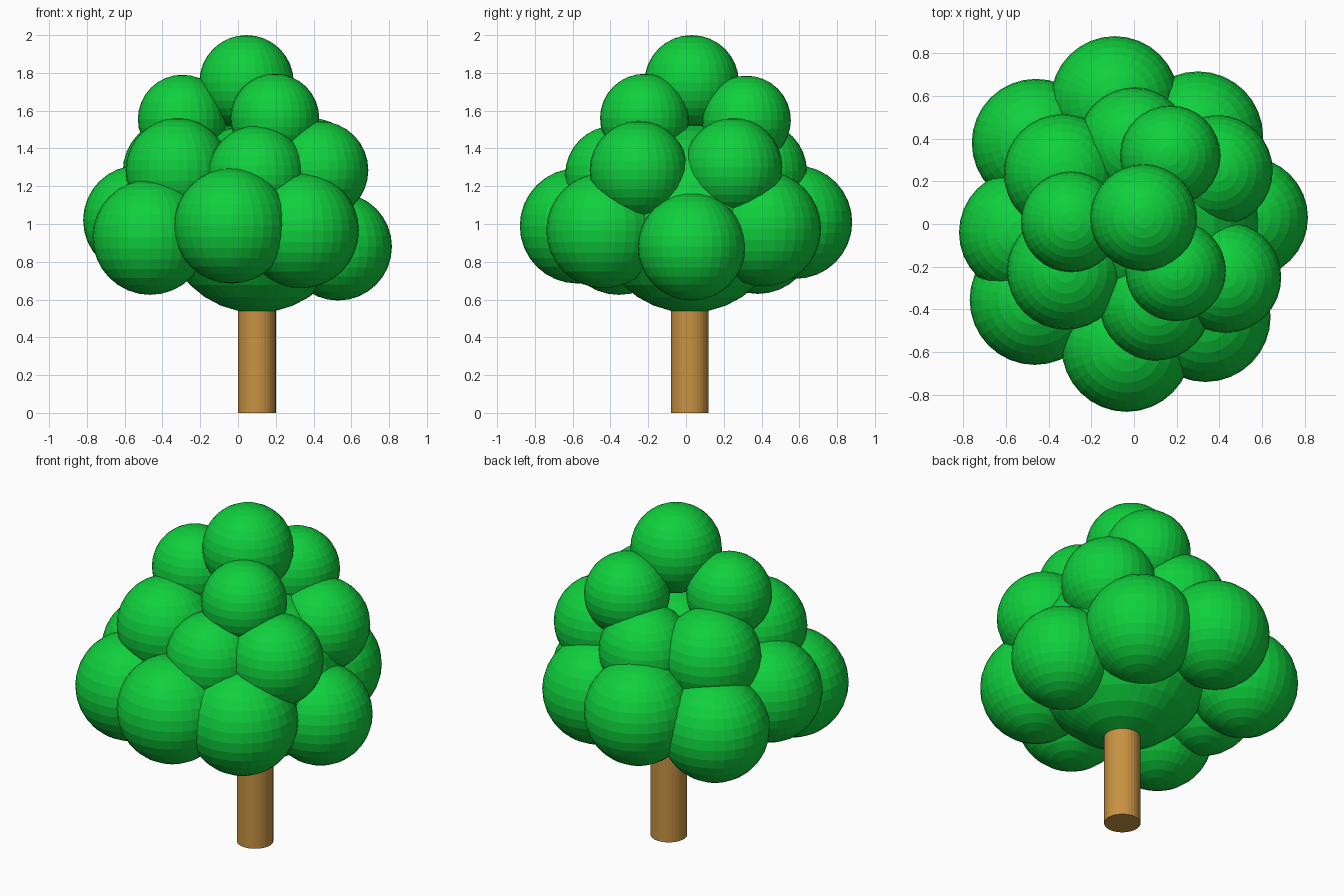
import bpy

if "Cube" in bpy.data.objects:
    bpy.data.objects.remove(bpy.data.objects["Cube"], do_unlink=True)


def make_material(name, rgb):
    mat = bpy.data.materials.new(name)
    mat.use_nodes = True
    colour = (*rgb, 1.0)
    mat.diffuse_color = colour
    mat.node_tree.nodes["Principled BSDF"].inputs["Base Color"].default_value = colour
    return mat


leaf_green = make_material("leaf green", (0.005, 0.63, 0.047))
bark_brown = make_material("bark brown", (0.58, 0.29, 0.055))


def finish(name, mat):
    obj = bpy.context.object
    obj.name = name
    obj.data.materials.append(mat)
    return obj


def leaf_ball(name, x, y, z, radius):
    bpy.ops.mesh.primitive_uv_sphere_add(
        segments=32, ring_count=16, radius=radius, location=(x, y, z))
    return finish(name, leaf_green)


# Trunk, running up into the foliage
TRUNK_X, TRUNK_Y, TRUNK_TOP = 0.1, 0.02, 0.9
bpy.ops.mesh.primitive_cylinder_add(
    vertices=32, radius=0.1, depth=TRUNK_TOP,
    location=(TRUNK_X, TRUNK_Y, TRUNK_TOP / 2))
finish("trunk", bark_brown)

# Large inner ball of foliage
leaf_ball("foliage_core", TRUNK_X, TRUNK_Y, 1.03, 0.5)

# Rings of leaf balls: x, y, z, radius
tiers = {
    "lower_foliage": [
        (-0.09, 0.58, 1.01, 0.3),
        (-0.46, 0.38, 0.93, 0.3),
        (-0.53, -0.04, 1.02, 0.29),
        (-0.465, -0.355, 0.93, 0.305),
        (-0.035, -0.575, 0.99, 0.305),
        (0.335, -0.435, 0.965, 0.305),
        (0.53, 0.03, 0.88, 0.285),
        (0.3, 0.41, 0.975, 0.305),
    ],
    "middle_foliage": [
        (-0.32, -0.22, 1.285, 0.275),
        (-0.335, 0.24, 1.28, 0.275),
        (0.0, 0.38, 1.28, 0.26),
        (0.39, 0.25, 1.3, 0.26),
        (0.43, -0.25, 1.285, 0.26),
        (0.1, -0.38, 1.26, 0.26),
    ],
    "upper_foliage": [
        (-0.295, 0.01, 1.555, 0.235),
        (0.17, 0.32, 1.55, 0.235),
        (0.195, -0.22, 1.56, 0.235),
    ],
    "top_foliage": [(0.045, 0.03, 1.75, 0.25)],
}
for tier, balls in tiers.items():
    for number, ball in enumerate(balls, 1):
        leaf_ball(f"{tier}_{number}", *ball)
